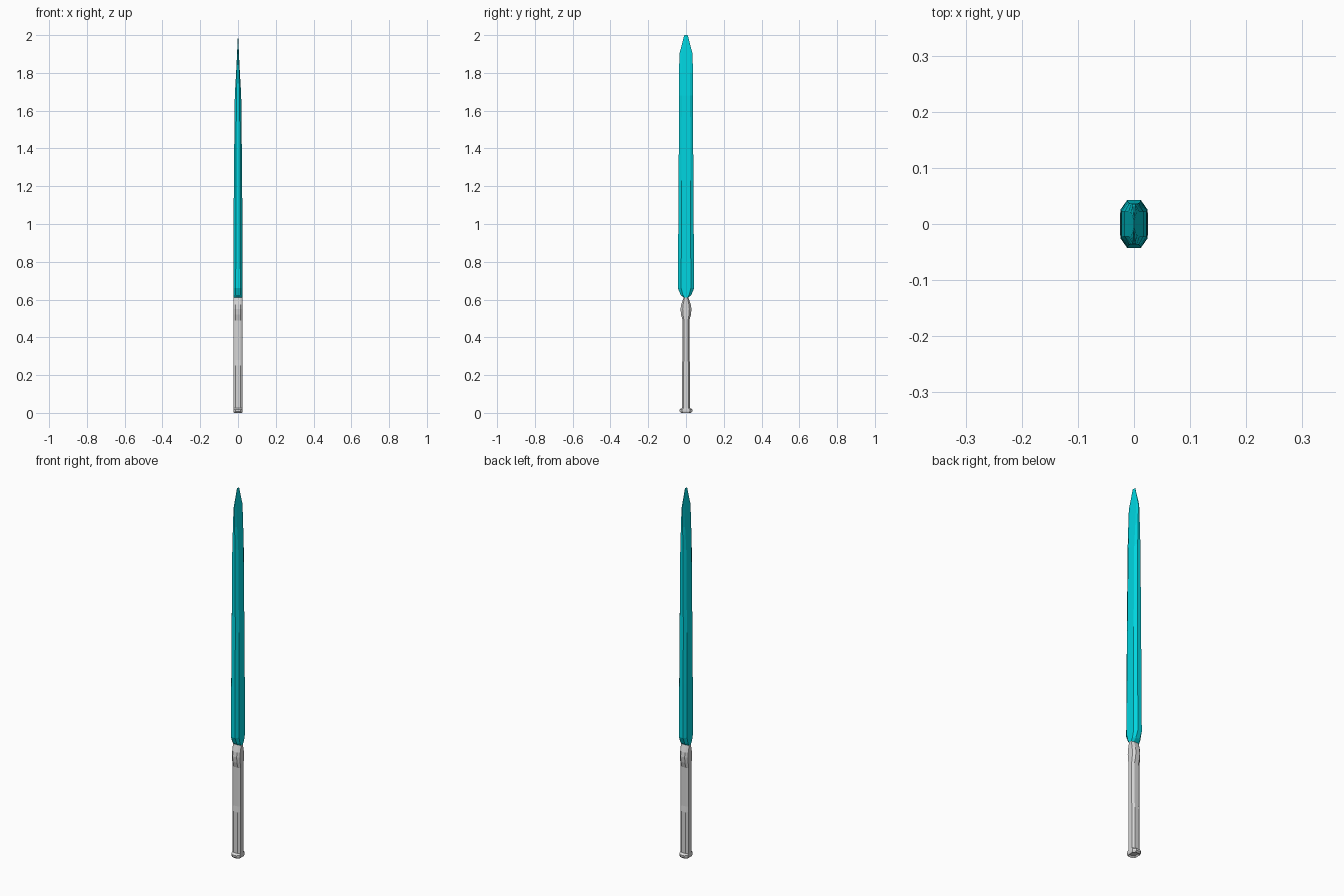
import bpy, bmesh

if "Cube" in bpy.data.objects:
    bpy.data.objects.remove(bpy.data.objects["Cube"])


def material(name, color):
    m = bpy.data.materials.new(name)
    m.diffuse_color = (*color, 1)
    m.use_nodes = True
    m.node_tree.nodes["Principled BSDF"].inputs["Base Color"].default_value = m.diffuse_color
    return m


def section(hx, hy, fx, fy):
    """Chamfered eight-sided cross-section; fx, fy set the chamfer corners."""
    quarter = [(hx, hy * fy), (hx * fx, hy)]
    half = quarter + [(-x, y) for x, y in reversed(quarter)]
    return half + [(-x, -y) for x, y in half]


def loft(name, rings, fx, fy, mat):
    """Skin a stack of (z, half x, half y) cross-sections."""
    bm = bmesh.new()
    loops = [[bm.verts.new((x, y, z)) for x, y in section(hx, hy, fx, fy)]
             for z, hx, hy in rings]
    for a, b in zip(loops, loops[1:]):
        for i in range(8):
            j = (i + 1) % 8
            bm.faces.new((a[i], a[j], b[j], b[i]))
    bm.faces.new(loops[0][::-1])
    bm.faces.new(loops[-1])
    bmesh.ops.recalc_face_normals(bm, faces=bm.faces)
    mesh = bpy.data.meshes.new(name)
    bm.to_mesh(mesh)
    bm.free()
    mesh.materials.append(mat)
    obj = bpy.data.objects.new(name, mesh)
    bpy.context.collection.objects.link(obj)
    return obj


grey = material("light grey", (0.68, 0.68, 0.68))
teal = material("bright teal", (0.0, 0.67, 0.75))

# Handle: shallow hollow base, flared pommel, slim grip, swollen collar
loft("handle", [
    (0.008, 0.016, 0.020), (0.0, 0.022, 0.027), (0.008, 0.025, 0.034),
    (0.018, 0.025, 0.034), (0.026, 0.024, 0.022), (0.25, 0.024, 0.022),
    (0.28, 0.024, 0.019), (0.49, 0.024, 0.018), (0.52, 0.024, 0.026),
    (0.55, 0.024, 0.029), (0.575, 0.024, 0.025), (0.612, 0.024, 0.012),
], 0.5, 0.6, grey)

# Blade: rounded root, long body, wedge-shaped tip
loft("blade", [
    (0.61, 0.024, 0.012), (0.625, 0.024, 0.028), (0.66, 0.024, 0.043),
    (0.95, 0.0235, 0.041), (1.23, 0.022, 0.039), (1.68, 0.017, 0.037),
    (1.80, 0.010, 0.0365), (1.90, 0.005, 0.035), (2.0, 0.0005, 0.009),
], 0.5, 0.6, teal)
